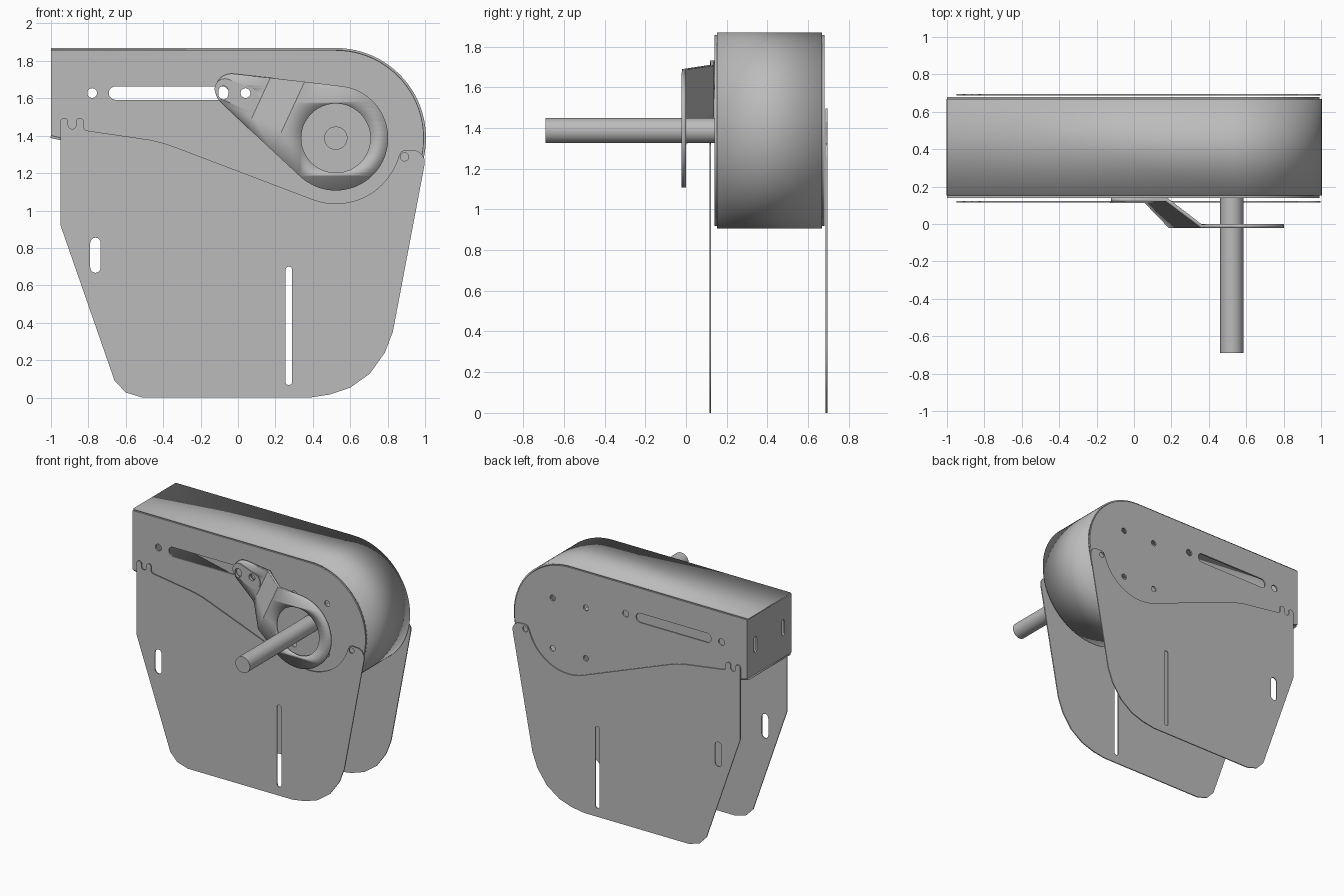
import bpy, bmesh, math
from mathutils import Vector

if "Cube" in bpy.data.objects:
    bpy.data.objects.remove(bpy.data.objects["Cube"], do_unlink=True)

steel = bpy.data.materials.new("grey_steel")
steel.use_nodes = True
GREY = (0.5, 0.5, 0.5, 1)
steel.diffuse_color = GREY
steel.node_tree.nodes["Principled BSDF"].inputs["Base Color"].default_value = GREY

HUB = (0.523, 1.387)


def arc(c, r, a0, a1, n):
    return [(c[0] + r * math.cos(math.radians(a0 + (a1 - a0) * i / n)),
             c[1] + r * math.sin(math.radians(a0 + (a1 - a0) * i / n))) for i in range(n + 1)]


def circle(x, z, r, n=24):
    return arc((x, z), r, 0, 360, n)[:-1]


def slot(x0, z0, x1, z1, r):
    """Rounded slot between two end centres."""
    a = math.degrees(math.atan2(z1 - z0, x1 - x0))
    return arc((x0, z0), r, a + 90, a + 270, 10) + arc((x1, z1), r, a - 90, a + 90, 10)


def hull(c0, r0, c1, r1):
    """Teardrop outline around a small and a large circle."""
    d = Vector(c1) - Vector(c0)
    a = math.degrees(math.atan2(d.y, d.x))
    b = math.degrees(math.acos((r0 - r1) / d.length))
    return arc(c0, r0, a + b, a + 360 - b, 16) + arc(c1, r1, a - b, a + b, 40)


def finish(mesh, name, angle=30):
    ob = bpy.data.objects.new(name, mesh)
    bpy.context.collection.objects.link(ob)
    mesh.materials.clear()
    mesh.materials.append(steel)
    bpy.ops.object.select_all(action='DESELECT')
    ob.select_set(True)
    bpy.context.view_layer.objects.active = ob
    bpy.ops.object.shade_smooth_by_angle(angle=math.radians(angle))
    return ob


def sheet(loops, thickness):
    """Filled outline with holes, as a mesh in the local xy plane."""
    cu = bpy.data.curves.new("outline", 'CURVE')
    cu.dimensions = '2D'
    cu.fill_mode = 'BOTH'
    cu.extrude = thickness / 2
    for pts in loops:
        sp = cu.splines.new('POLY')
        sp.points.add(len(pts) - 1)
        for p, q in zip(sp.points, pts):
            p.co = (q[0], q[1], 0, 1)
        sp.use_cyclic_u = True
    tmp = bpy.data.objects.new("outline", cu)
    bpy.context.collection.objects.link(tmp)
    deps = bpy.context.evaluated_depsgraph_get()
    mesh = bpy.data.meshes.new_from_object(tmp.evaluated_get(deps))
    bpy.data.objects.remove(tmp)
    bpy.data.curves.remove(cu)
    bm = bmesh.new()
    bm.from_mesh(mesh)
    bmesh.ops.remove_doubles(bm, verts=bm.verts, dist=0.0001)
    bm.to_mesh(mesh)
    bm.free()
    return mesh


def plate(name, loops, y0, y1):
    mesh = sheet(loops, y1 - y0)
    for v in mesh.vertices:
        x, z, d = v.co
        v.co = (x, (y0 + y1) / 2 - d, z)
    return finish(mesh, name)


# Housing: two faces with holes, a wrapped rim and a slotted end wall
FRONT, BACK, T = 0.14, 0.68, 0.012
rim_path = [(-1, 1.4), (-0.55, 1.3)] + arc(HUB, 0.47, 250, 450, 48) + [(-1, 1.857)]
bolt_holes = [circle(HUB[0] + sx * 0.142, HUB[1] + sz * 0.195, 0.022)
              for sx in (-1, 1) for sz in (-1, 1)]
face_holes = bolt_holes + [circle(x, 1.628, 0.026) for x in (-0.78, 0.04)]
face_holes.append(slot(-0.655, 1.628, -0.085, 1.628, 0.036))
plate("housing_front", [rim_path] + face_holes, FRONT, FRONT + T)
plate("housing_back", [rim_path] + face_holes, BACK - T, BACK)

bm = bmesh.new()
rows = [[bm.verts.new((x, y, z)) for x, z in rim_path] for y in (FRONT + T, BACK - T)]
for i in range(len(rim_path) - 1):
    bm.faces.new((rows[0][i], rows[0][i + 1], rows[1][i + 1], rows[1][i]))
rim = bpy.data.meshes.new("housing_rim")
bm.to_mesh(rim)
bm.free()
mod = finish(rim, "housing_rim").modifiers.new("thickness", 'SOLIDIFY')
mod.thickness = T
mod.offset = -1

y0, y1 = FRONT + T, BACK - T
end = sheet([[(y0, 1.4), (y1, 1.4), (y1, 1.857), (y0, 1.857)]]
            + [slot(y, 1.585, y, 1.675, 0.017) for y in (0.24, 0.58)], T)
for v in end.vertices:
    y, z, d = v.co
    v.co = (-1 + T / 2 + d, y, z)
finish(end, "housing_end_wall")

# Side plates: one outline used on both sides
guard = [(-0.95, 0.924), (-0.95, 1.474)]
guard += arc((-0.929, 1.474), 0.021, 180, 0, 8)[1:]
guard += arc((-0.887, 1.457), 0.021, 180, 360, 8)
guard += arc((-0.846, 1.474), 0.021, 180, 0, 8)
guard += arc((-0.804, 1.448), 0.021, 180, 260, 5)
guard += [(-0.47, 1.378), (-0.4, 1.361), (-0.33, 1.337)]
guard += arc(HUB, 0.35, 248, 337, 24)
guard += [(0.862, 1.295), (0.872, 1.315), (0.89, 1.323)]
guard += [(0.955, 1.32), (0.98, 1.305), (0.997, 1.275), (0.997, 1.244)]
guard += [(0.828, 0.352), (0.785, 0.24), (0.705, 0.128), (0.6, 0.053), (0.49, 0.016), (0.385, 0)]
guard += [(-0.51, 0), (-0.6, 0.027), (-0.66, 0.09)]
guard_cuts = [slot(0.272, 0.085, 0.272, 0.682, 0.018),
              slot(-0.762, 0.695, -0.762, 0.827, 0.028), circle(0.89, 1.287, 0.022)]
for name, y in (("front_side_plate", 0.119), ("back_side_plate", 0.69)):
    plate(name, [guard] + guard_cuts, y - 0.004, y + 0.004)

# Offset arm: flat teardrop folded along two lines across its length
TIP = (-0.035, 1.645)
axis = (Vector(HUB) - Vector(TIP)).normalized()
BEND0, BEND1 = 0.165, 0.34
tip_holes = [slot(-0.078, 1.62, -0.078, 1.64, 0.026), circle(0.04, 1.628, 0.026)]
arm = sheet([hull(TIP, 0.087, HUB, 0.28), circle(*HUB, 0.185, 48)] + tip_holes, 0)
bm = bmesh.new()
bm.from_mesh(arm)
for s in (BEND0, BEND1):
    p = Vector(TIP) + axis * s
    bmesh.ops.bisect_plane(bm, geom=bm.verts[:] + bm.edges[:] + bm.faces[:],
                           plane_co=(p.x, p.y, 0), plane_no=(axis.x, axis.y, 0))
for v in bm.verts:
    s = (Vector(v.co[:2]) - Vector(TIP)).dot(axis)
    t = min(1, max(0, (s - BEND0) / (BEND1 - BEND0)))
    v.co = (v.co.x, 0.129 - 0.14 * t, v.co.y)
bmesh.ops.recalc_face_normals(bm, faces=bm.faces)
bm.to_mesh(arm)
bm.free()
mod = finish(arm, "offset_arm").modifiers.new("thickness", 'SOLIDIFY')
mod.thickness = 0.02
mod.offset = 0
plate("arm_tip_pad", [hull((-0.07, 1.65), 0.055, (0.05, 1.6), 0.06)] + tip_holes, 0.112, 0.119)

# Drive shaft
bpy.ops.mesh.primitive_cylinder_add(vertices=40, radius=0.062, depth=1.2,
                                    location=(HUB[0], -0.09, HUB[1]),
                                    rotation=(math.pi / 2, 0, 0))
shaft = bpy.context.object
shaft.name = "drive_shaft"
shaft.data.materials.append(steel)
bpy.ops.object.shade_smooth_by_angle(angle=math.radians(30))
